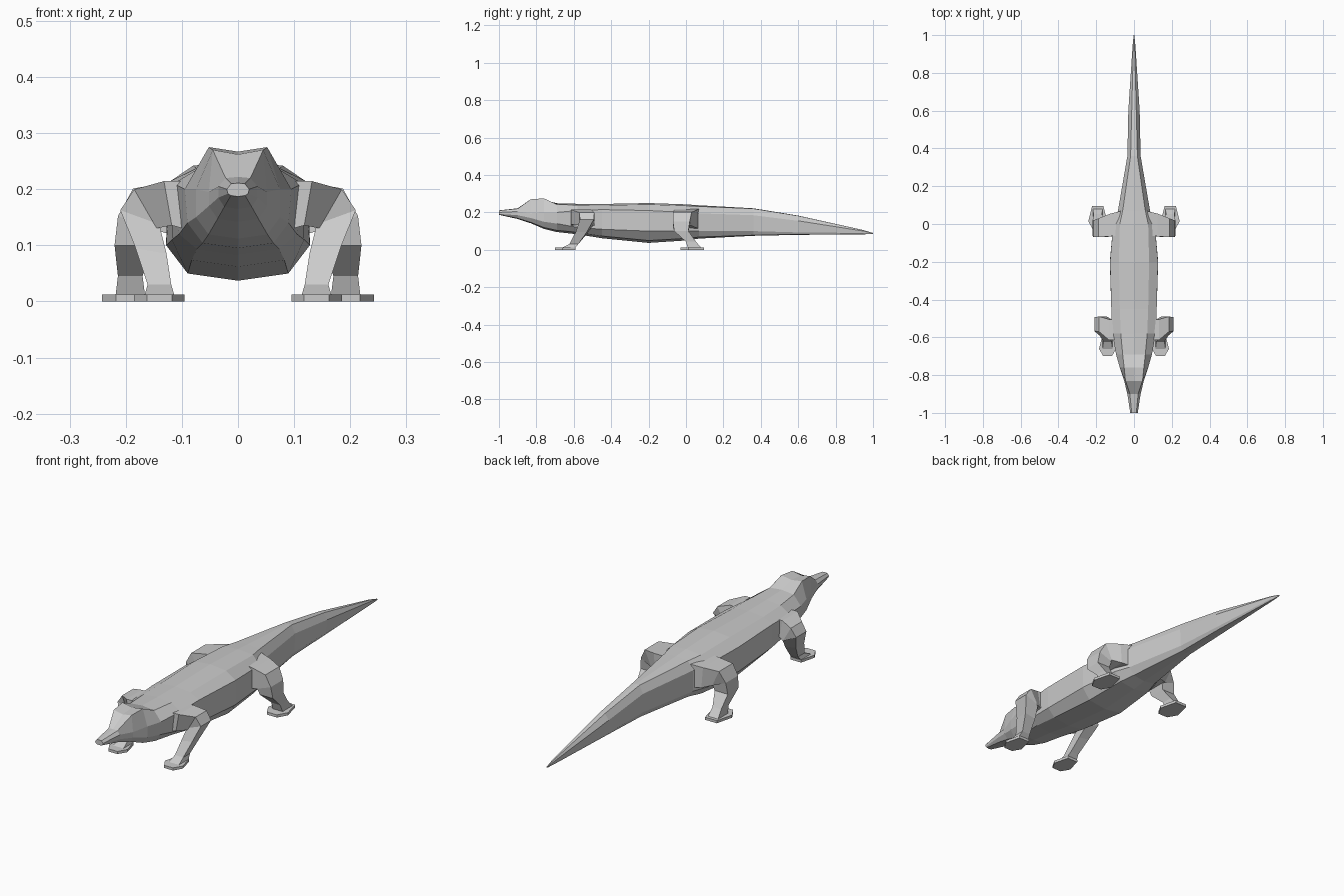
import bpy
import bmesh
from math import sin, cos, radians
from mathutils import Vector

cube = bpy.data.objects.get("Cube")
if cube:
    bpy.data.objects.remove(cube, do_unlink=True)

# Single skin colour
skin = bpy.data.materials.new("grey_skin")
skin.use_nodes = True
skin_colour = (0.6, 0.6, 0.6, 1.0)
skin.diffuse_color = skin_colour
skin.node_tree.nodes["Principled BSDF"].inputs["Base Color"].default_value = skin_colour


def make_loft(name, sections, closed=True):
    """Bridge successive cross-sections, then mirror the part to the other side."""
    bm = bmesh.new()
    rings = [[bm.verts.new(point) for point in section] for section in sections]
    count = len(rings[0])
    for ring, following in zip(rings, rings[1:]):
        for i in range(count if closed else count - 1):
            j = (i + 1) % count
            bm.faces.new((ring[i], ring[j], following[j], following[i]))
    bm.faces.new(rings[0])
    bm.faces.new(rings[-1])
    bmesh.ops.recalc_face_normals(bm, faces=bm.faces)
    mesh = bpy.data.meshes.new(name)
    bm.to_mesh(mesh)
    bm.free()
    mesh.materials.append(skin)
    part = bpy.data.objects.new(name, mesh)
    bpy.context.collection.objects.link(part)
    mirror = part.modifiers.new("Mirror", "MIRROR")
    mirror.use_clip = True
    return part


def body_section(y, top, top_w, side_z, side_w, low_z, low_w, bottom):
    """Half outline from the spine, round the flank, to the belly line."""
    on_brow = -0.85 < y < -0.72
    edge = top + 0.008 if on_brow else top - 0.1 * top_w
    return [
        Vector((0, y, top)),
        Vector((top_w, y, edge)),
        Vector((side_w, y, side_z)),
        Vector((low_w, y, low_z)),
        Vector((0.7 * low_w, y, bottom + 0.1 * low_w)),
        Vector((0, y, bottom)),
    ]


def limb_section(x, y, z, half_w, half_y, tilt):
    """Rectangular slice of a limb, tilted about the y axis."""
    across = Vector((cos(radians(tilt)), 0, sin(radians(tilt)))) * half_w
    along = Vector((0, half_y, 0))
    centre = Vector((x, y, z))
    return [centre - across - along, centre + across - along,
            centre + across + along, centre - across + along]


def make_foot(name, x, front, back, half_w):
    """Flat six-sided foot pad, widest at the toes."""
    length = back - front
    outline = [(-0.5, 0), (0.5, 0), (1, 0.35), (0.6, 1), (-0.6, 1), (-1, 0.35)]
    make_loft(name, [
        [Vector((x + u * half_w, front + v * length, z)) for u, v in outline]
        for z in (0, 0.012)])


# Head, trunk and tail
make_loft("body", [body_section(*row) for row in (
    (-1, .211, .012, .2, .02, .192, .018, .187),
    (-.9, .222, .022, .205, .035, .185, .035, .165),
    (-.83, .262, .045, .195, .052, .17, .052, .142),
    (-.76, .267, .052, .2, .075, .15, .075, .112),
    (-.69, .249, .06, .2, .095, .14, .09, .095),
    (-.58, .246, .07, .21, .115, .12, .105, .083),
    (-.45, .245, .075, .215, .12, .11, .118, .062),
    (-.2, .25, .08, .21, .127, .1, .128, .037),
    (0, .243, .075, .2, .11, .1, .11, .05),
    (.07, .238, .06, .195, .085, .1, .085, .06),
    (.36, .222, .018, .185, .035, .1, .033, .075),
    (.6, .183, .012, .155, .03, .093, .025, .08),
    (.95, .105, .003, .1, .007, .09, .006, .083),
    (1, .09, .001, .088, .002, .086, .002, .084),
)], closed=False)

# Front legs: shoulder, elbow, forearm, ankle
make_loft("front_legs", [limb_section(*row) for row in (
    (.08, -.56, .17, .045, .055, 90),
    (.125, -.56, .175, .04, .055, 80),
    (.165, -.53, .165, .04, .04, 60),
    (.175, -.53, .15, .037, .037, 20),
    (.155, -.56, .09, .028, .03, 10),
    (.14, -.6, .03, .021, .024, 0),
    (.14, -.63, .01, .027, .036, 0),
)])
make_foot("front_feet", .14, -.7, -.59, .045)

# Hind legs: hip, thigh, knee, shin, ankle
make_loft("hind_legs", [limb_section(*row) for row in (
    (.06, .005, .165, .055, .066, 90),
    (.12, -.005, .165, .047, .06, 85),
    (.17, -.02, .165, .04, .05, 65),
    (.18, -.025, .14, .036, .045, 20),
    (.187, -.025, .1, .033, .038, 0),
    (.192, .025, .045, .022, .027, 0),
    (.192, .045, .012, .026, .035, 0),
)])
make_foot("hind_feet", .192, -.03, .095, .05)
